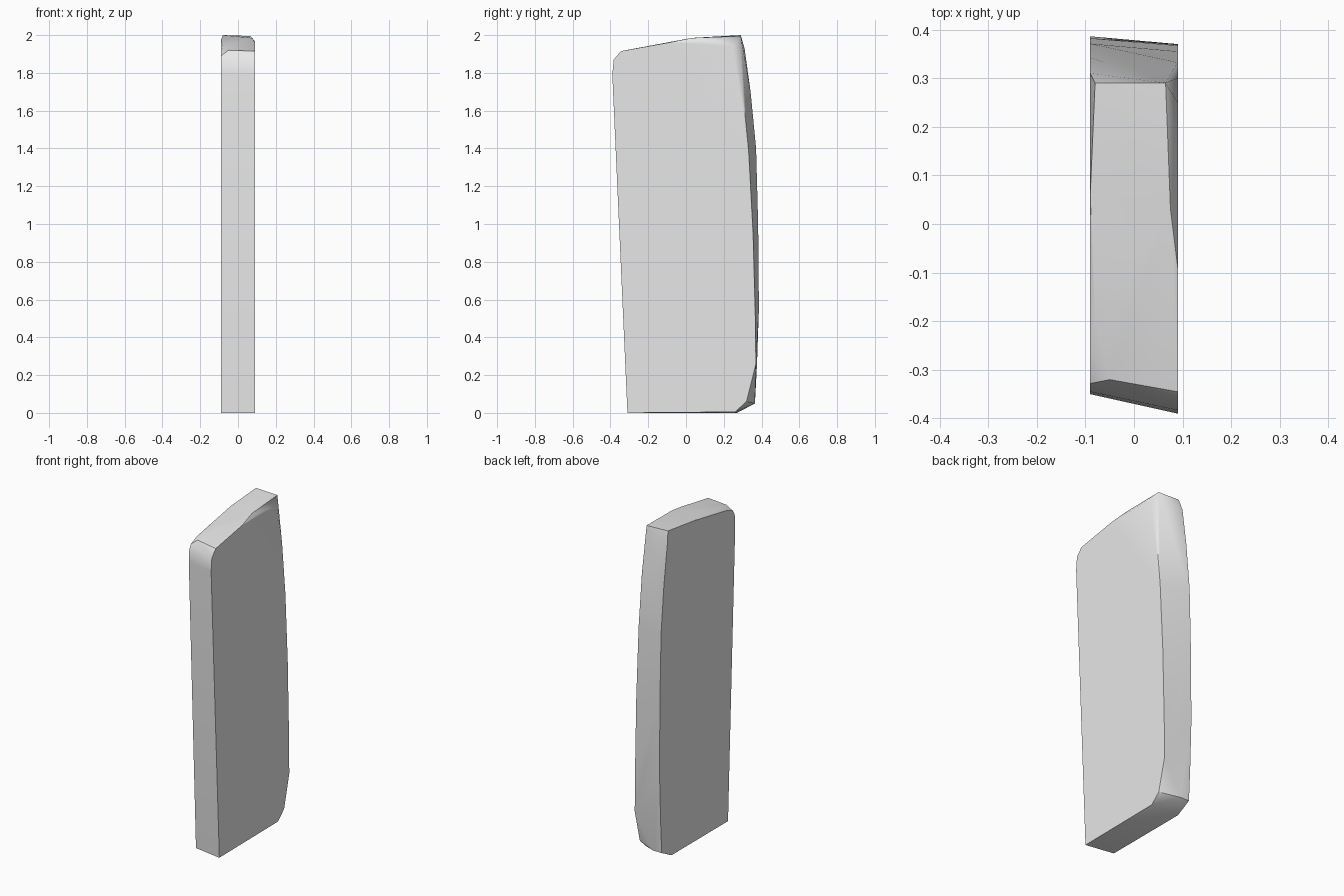
import bpy, bmesh, math

cube = bpy.data.objects.get("Cube")
if cube:
    bpy.data.objects.remove(cube, do_unlink=True)

# Pale stone material
stone = bpy.data.materials.new("pale_grey_stone")
stone.use_nodes = True
colour = (0.8, 0.8, 0.8, 1)
stone.diffuse_color = colour
stone.node_tree.nodes["Principled BSDF"].inputs["Base Color"].default_value = colour

HALF = 0.09

# Side outlines as (y, z), from the front foot round the back to the front shoulder
left_side = [(-0.31, 0.0), (0.26, 0.005), (0.32, 0.06), (0.37, 0.26), (0.367, 0.5),
             (0.355, 0.95), (0.332, 1.38), (0.30, 1.7), (0.25, 1.94), (0.16, 1.965),
             (-0.09, 1.96), (-0.345, 1.915), (-0.383, 1.87), (-0.39, 1.79)]
right_side = [(-0.28, 0.0), (0.27, 0.0), (0.365, 0.05), (0.376, 0.26), (0.386, 0.55),
              (0.382, 1.0), (0.371, 1.4), (0.342, 1.7), (0.31, 1.93),
              (0.06, 1.975), (-0.27, 1.915), (-0.328, 1.89), (-0.345, 1.86), (-0.35, 1.79)]
# Chipped points along the top ridge and the back foot
chips = [(-0.08, 0.29, 2.0), (0.065, 0.29, 1.995), (0.075, 0.03, 1.985),
         (-0.08, -0.19, 1.94), (-0.05, -0.32, 1.92), (-0.03, 0.365, 0.05)]

points = [(HALF, y, z) for y, z in left_side]
points += [(-HALF, y, z) for y, z in right_side]
points += chips

# Wrap the two outlines and chips into one solid slab
bm = bmesh.new()
for p in points:
    bm.verts.new(p)
bmesh.ops.convex_hull(bm, input=bm.verts[:])
loose = [v for v in bm.verts if not v.link_faces]
bmesh.ops.delete(bm, geom=loose, context='VERTS')
bmesh.ops.dissolve_limit(bm, angle_limit=math.radians(1),
                         verts=bm.verts[:], edges=bm.edges[:])
bmesh.ops.recalc_face_normals(bm, faces=bm.faces[:])

mesh = bpy.data.meshes.new("stone_slab")
bm.to_mesh(mesh)
bm.free()
mesh.materials.append(stone)
slab = bpy.data.objects.new("stone_slab", mesh)
bpy.context.collection.objects.link(slab)

# Soft facets with crisp rims
bpy.ops.object.select_all(action='DESELECT')
slab.select_set(True)
bpy.context.view_layer.objects.active = slab
bpy.ops.object.shade_smooth_by_angle(angle=math.radians(30))
